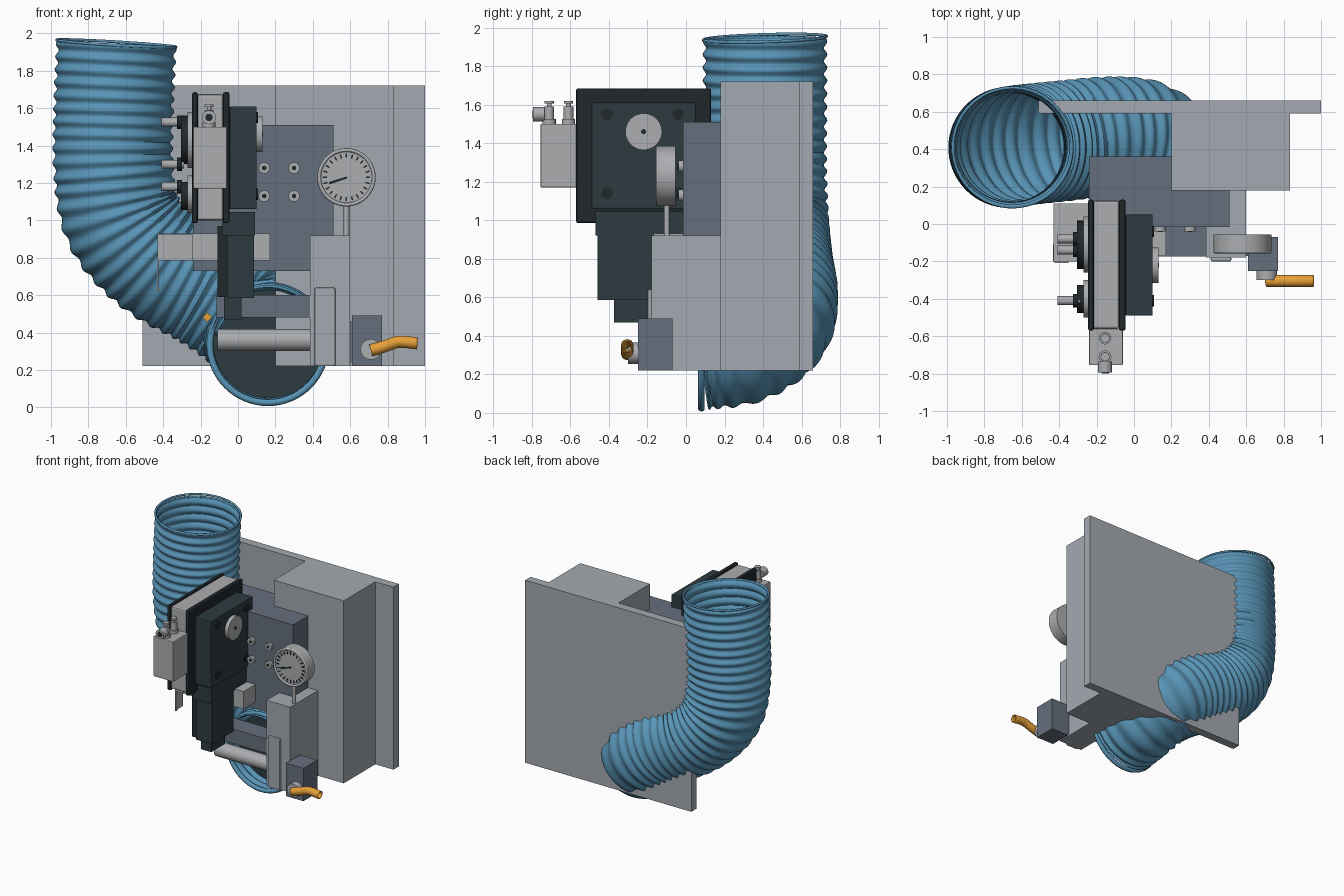
import bpy, bmesh, math
from mathutils import Vector, Matrix

if "Cube" in bpy.data.objects:
    bpy.data.objects.remove(bpy.data.objects["Cube"])


def material(name, *srgb):
    col = [((c / 255 + 0.055) / 1.055) ** 2.4 for c in srgb] + [1]
    m = bpy.data.materials.new(name)
    m.use_nodes = True
    m.diffuse_color = col
    m.node_tree.nodes["Principled BSDF"].inputs["Base Color"].default_value = col
    return m


GREY = material("panel grey", 164, 170, 177)
METAL = material("light metal", 172, 173, 176)
SLATE = material("slate grey", 101, 111, 125)
DARK = material("dark teal grey", 45, 59, 64)
BLACK = material("near black", 33, 40, 43)
BLUE = material("hose blue", 88, 148, 182)
ORANGE = material("orange", 230, 160, 55)
AXES = {"x": Matrix.Rotation(math.pi / 2, 4, "Y"),
        "y": Matrix.Rotation(math.pi / 2, 4, "X"), "z": Matrix()}


def add(name, bm, mat, smooth=False):
    bmesh.ops.recalc_face_normals(bm, faces=bm.faces)
    mesh = bpy.data.meshes.new(name)
    bm.to_mesh(mesh)
    bm.free()
    mesh.materials.append(mat)
    ob = bpy.data.objects.new(name, mesh)
    bpy.context.collection.objects.link(ob)
    if smooth:
        bpy.ops.object.select_all(action="DESELECT")
        ob.select_set(True)
        bpy.context.view_layer.objects.active = ob
        bpy.ops.object.shade_smooth_by_angle(angle=math.radians(40))
    return ob


def box(name, x, y, z, mat, bevel=0):
    bm = bmesh.new()
    bmesh.ops.create_cube(bm, size=1)
    for v in bm.verts:
        v.co = [(lo + hi) / 2 + c * (hi - lo) for c, (lo, hi) in zip(v.co, (x, y, z))]
    ob = add(name, bm, mat)
    if bevel:
        b = ob.modifiers.new("soft edges", "BEVEL")
        b.width, b.segments = bevel, 2
    return ob


def cylinder(name, axis, span, a, b, r, mat, sides=32):
    """Cylinder along an axis; a and b are the other two coordinates in order."""
    mid = (span[0] + span[1]) / 2
    pos = {"x": (mid, a, b), "y": (a, mid, b), "z": (a, b, mid)}[axis]
    bm = bmesh.new()
    bmesh.ops.create_cone(bm, cap_ends=True, segments=sides, radius1=r, radius2=r,
                          depth=span[1] - span[0],
                          matrix=Matrix.Translation(pos) @ AXES[axis])
    return add(name, bm, mat, True)


def spline(points, steps):
    pts = [Vector(p) for p in points]
    pts = [2 * pts[0] - pts[1]] + pts + [2 * pts[-1] - pts[-2]]
    out = []
    for p, q, r, s in zip(pts, pts[1:], pts[2:], pts[3:]):
        for k in range(steps):
            t = k / steps
            out.append(0.5 * (2 * q + (r - p) * t + (2 * p - 5 * q + 4 * r - s) * t * t
                              + (3 * q - p - 3 * r + s) * t ** 3))
    return out + [pts[-2]]


def tube(name, path, radius, mat, sides, wall):
    bm = bmesh.new()
    rings, dist, side = [], 0, Vector((0, 1, 0))
    for i, p in enumerate(path):
        tan = (path[min(i + 1, len(path) - 1)] - path[max(i - 1, 0)]).normalized()
        side = (side - tan * side.dot(tan)).normalized()
        up = tan.cross(side)
        dist += (p - path[max(i - 1, 0)]).length
        r = radius(dist)
        rings.append([bm.verts.new(p + r * (side * math.cos(a) + up * math.sin(a)))
                      for a in (math.tau * k / sides for k in range(sides))])
    for lo, hi in zip(rings, rings[1:]):
        for k in range(sides):
            n = (k + 1) % sides
            bm.faces.new((lo[k], lo[n], hi[n], hi[k]))
    ob = add(name, bm, mat, True)
    s = ob.modifiers.new("wall", "SOLIDIFY")
    s.thickness, s.offset = wall, -1
    return ob


def ring(name, pos, normal, radius, thick, mat):
    bpy.ops.mesh.primitive_torus_add(location=pos, major_radius=radius, minor_radius=thick,
                                     major_segments=64, minor_segments=10)
    ob = bpy.context.object
    ob.name = name
    ob.rotation_euler = Vector(normal).to_track_quat("Z", "Y").to_euler()
    ob.data.materials.append(mat)
    bpy.ops.object.shade_smooth()


# Back panel and housings
box("back_plate", (-0.51, 1), (0.59, 0.66), (0.22, 1.72), GREY)
box("main_housing", (0.2, 0.835), (0.18, 0.6), (0.22, 1.72), GREY)
box("lower_housing", (0.385, 0.6), (-0.18, 0.19), (0.22, 0.92), GREY)
box("slate_housing", (-0.24, 0.51), (-0.015, 0.36), (0.73, 1.51), SLATE)
box("front_bracket", (0.41, 0.52), (-0.2, -0.175), (0.22, 0.64), GREY, 0.008)

# Corrugated hose
hose = spline([(-0.65, 0.41, 1.945), (-0.665, 0.41, 1.6), (-0.665, 0.41, 1.25),
               (-0.61, 0.42, 0.99), (-0.42, 0.44, 0.78), (-0.14, 0.465, 0.62),
               (0.07, 0.44, 0.47), (0.155, 0.29, 0.365), (0.16, 0.08, 0.335)], 36)
tube("corrugated_hose", hose, lambda d: 0.315 + 0.009 * math.sin(math.tau * d / 0.068),
     BLUE, 64, 0.012)
ring("hose_top_rim", hose[0], (0.06, -0.03, 1), 0.319, 0.008, BLUE)
ring("hose_lower_rim", hose[-1], (0, 1, 0), 0.31, 0.018, BLUE)
cylinder("hose_inner_disc", "y", (0.2, 0.21), 0.16, 0.335, 0.295, DARK, 64)

# Control unit: metal core between two gaskets, with a dark cover
box("unit_core", (-0.22, -0.08), (-0.56, 0.125), (1, 1.675), METAL, 0.012)
for name, x in (("inner_gasket", (-0.08, -0.045)), ("outer_gasket", (-0.245, -0.215))):
    box(name, x, (-0.57, 0.13), (0.985, 1.685), BLACK, 0.01)
box("unit_cover", (-0.045, 0.1), (-0.49, 0.05), (1.06, 1.61), DARK, 0.006)
for y in (-0.41, -0.04):
    for z in (1.14, 1.55):
        cylinder("cover_screw", "x", (0.1, 0.106), y, z, 0.03, BLACK, 20)
cylinder("cover_dial", "x", (0.1, 0.13), -0.22, 1.46, 0.095, METAL, 48)
cylinder("dial_centre", "x", (0.13, 0.134), -0.22, 1.46, 0.013, BLACK, 16)

# Knobs and pins on the far side of the unit
cylinder("large_knob_base", "x", (-0.27, -0.245), -0.11, 1.43, 0.15, METAL, 48)
cylinder("large_knob", "x", (-0.305, -0.27), -0.11, 1.43, 0.13, BLACK, 24)
cylinder("small_knob_base", "x", (-0.27, -0.245), -0.4, 1.14, 0.1, METAL, 40)
cylinder("small_knob", "x", (-0.305, -0.27), -0.4, 1.13, 0.075, BLACK, 24)
for y, z in ((-0.08, 1.525), (-0.14, 1.3), (-0.41, 1.18)):
    cylinder("side_pin", "x", (-0.41, -0.29), y, z, 0.024, METAL, 20)
    cylinder("pin_collar", "x", (-0.325, -0.3), y, z, 0.036, BLACK, 20)

# Valve block with fittings
box("valve_block", (-0.24, -0.06), (-0.755, -0.56), (1.17, 1.5), METAL, 0.005)
for y in (-0.71, -0.61):
    for span, r in (((1.5, 1.525), 0.034), ((1.52, 1.59), 0.025), ((1.585, 1.61), 0.012),
                    ((1.605, 1.62), 0.024)):
        cylinder("valve_fitting", "z", span, -0.155, y, r, METAL, 16)
cylinder("side_fitting", "y", (-0.795, -0.735), -0.155, 1.55, 0.037, METAL, 24)
cylinder("side_fitting_bore", "y", (-0.798, -0.794), -0.155, 1.55, 0.02, BLACK, 16)

# Drive column under the unit
box("column_head", (-0.085, 0.09), (-0.47, 0.0), (0.92, 1.045), DARK)
box("column_body", (-0.06, 0.085), (-0.46, -0.18), (0.585, 0.925), DARK)
box("column_side", (-0.11, -0.06), (-0.44, -0.2), (0.59, 0.97), BLACK)
box("column_foot", (-0.075, 0.02), (-0.375, -0.2), (0.47, 0.59), DARK)

# Cross arm and rod
box("cross_arm", (-0.115, 0.41), (-0.175, -0.01), (0.48, 0.6), SLATE)
cylinder("cross_rod", "x", (-0.11, 0.39), -0.1, 0.36, 0.058, METAL)

# Side bar with hanging tab
box("side_bar", (-0.43, 0.17), (-0.17, 0.0), (0.785, 0.93), METAL)
box("side_bar_block", (-0.43, -0.24), (-0.2, 0.11), (0.785, 0.925), METAL)
box("side_bar_cover", (-0.425, -0.35), (-0.208, -0.19), (0.79, 0.9), METAL)
box("hanging_tab", (-0.432, -0.424), (-0.2, -0.11), (0.63, 0.79), METAL)
box("tab_tip", (-0.434, -0.422), (-0.2, -0.18), (0.622, 0.636), ORANGE)
cylinder("orange_marker", "y", (-0.225, -0.195), -0.165, 0.482, 0.025, ORANGE, 4)

# Slate housing screws
for x in (0.14, 0.3):
    for z in (1.13, 1.28):
        cylinder("housing_screw", "y", (-0.04, -0.01), x, z, 0.03, METAL, 20)
        cylinder("screw_socket", "y", (-0.044, -0.04), x, z, 0.013, BLACK, 6)

# Pressure gauge
cylinder("gauge_stem", "z", (0.91, 1.1), 0.58, -0.1, 0.015, METAL, 16)
cylinder("gauge_body", "y", (-0.145, -0.055), 0.58, 1.23, 0.155, METAL, 64)
ring("gauge_rim", (0.58, -0.147, 1.23), (0, 1, 0), 0.146, 0.01, METAL)
bm = bmesh.new()
for k in range(24):
    turn = Matrix.Rotation(math.tau * k / 24, 4, "Y")
    bmesh.ops.create_cube(bm, size=1, matrix=Matrix.Translation((0.58, -0.147, 1.23)) @ turn
                          @ Matrix.Translation((0, 0, 0.116))
                          @ Matrix.Diagonal((0.008, 0.006, 0.022, 1)))
bmesh.ops.create_cube(bm, size=1, matrix=Matrix.Translation((0.535, -0.148, 1.214))
                      @ Matrix.Rotation(-0.32, 4, "Y") @ Matrix.Diagonal((0.1, 0.006, 0.012, 1)))
add("gauge_ticks_and_pointer", bm, BLACK)

# Valve box with bent handle
box("handle_box", (0.61, 0.77), (-0.25, -0.07), (0.22, 0.49), SLATE)
box("handle_box_mount", (0.59, 0.62), (-0.17, -0.07), (0.24, 0.46), SLATE)
cylinder("handle_hub", "y", (-0.3, -0.245), 0.71, 0.31, 0.055, METAL)
tube("orange_handle", spline([(0.71, -0.305, 0.305), (0.78, -0.305, 0.325),
                              (0.86, -0.305, 0.35), (0.96, -0.305, 0.342)], 6),
     lambda d: 0.032, ORANGE, 20, 0.006)
